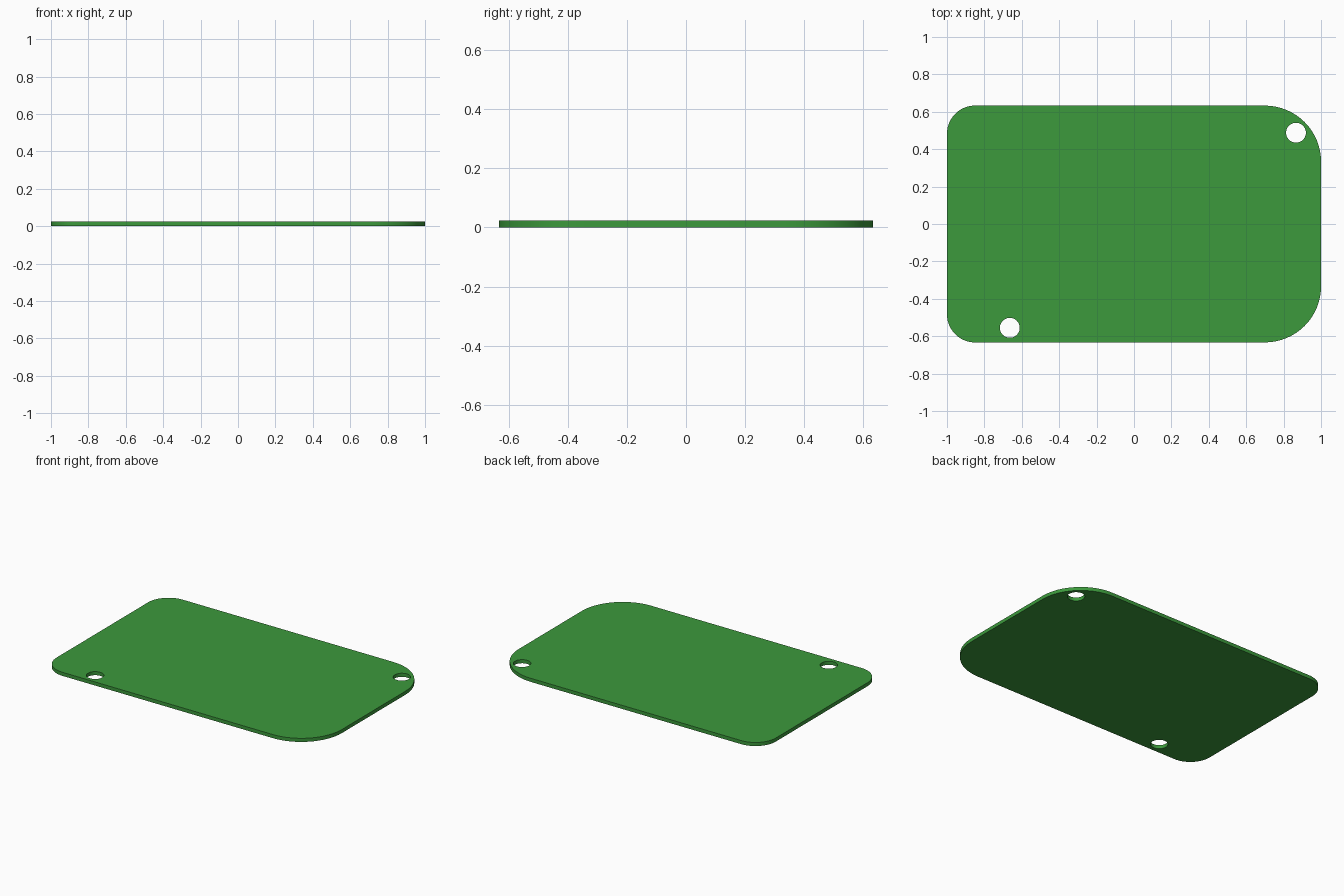
import bpy, bmesh
from math import cos, sin, pi, radians

if "Cube" in bpy.data.objects:
    bpy.data.objects.remove(bpy.data.objects["Cube"])

HX, HY, T = 1.0, 0.633, 0.024        # half length, half width, thickness


def arc(cx, cy, r, start, sweep, n):
    return [(cx + r * cos(start + sweep * i / n), cy + r * sin(start + sweep * i / n))
            for i in range(n + 1)]


# Outline: large corners on the right, small ones on the left
outline = []
for k, (sx, sy, r) in enumerate([(1, 1, 0.30), (-1, 1, 0.15), (-1, -1, 0.15), (1, -1, 0.30)]):
    outline += arc(sx * (HX - r), sy * (HY - r), r, k * pi / 2, pi / 2, 16)

# Two mounting holes
holes = [arc(x, y, 0.053, 0, 2 * pi, 48)[:-1] for x, y in [(0.866, 0.488), (-0.664, -0.555)]]

# Fill the profile and extrude it to the plate thickness
bm = bmesh.new()
edges = []
for loop in [outline] + holes:
    vs = [bm.verts.new((x, y, 0)) for x, y in loop]
    edges += [bm.edges.new((vs[i - 1], vs[i])) for i in range(len(vs))]
bmesh.ops.triangle_fill(bm, edges=edges, use_beauty=True, use_dissolve=False, normal=(0, 0, 1))
ext = bmesh.ops.extrude_face_region(bm, geom=bm.faces[:], use_keep_orig=True)
top = [g for g in ext["geom"] if isinstance(g, bmesh.types.BMVert)]
bmesh.ops.translate(bm, verts=top, vec=(0, 0, T))
bmesh.ops.recalc_face_normals(bm, faces=bm.faces[:])
mesh = bpy.data.meshes.new("board_plate")
bm.to_mesh(mesh)
bm.free()

plate = bpy.data.objects.new("board_plate", mesh)
bpy.context.collection.objects.link(plate)
green = bpy.data.materials.new("green")
green.diffuse_color = (0.045, 0.32, 0.045, 1)
green.use_nodes = True
green.node_tree.nodes["Principled BSDF"].inputs["Base Color"].default_value = green.diffuse_color
mesh.materials.append(green)

bpy.context.view_layer.objects.active = plate
plate.select_set(True)
bpy.ops.object.shade_smooth_by_angle(angle=radians(30))
